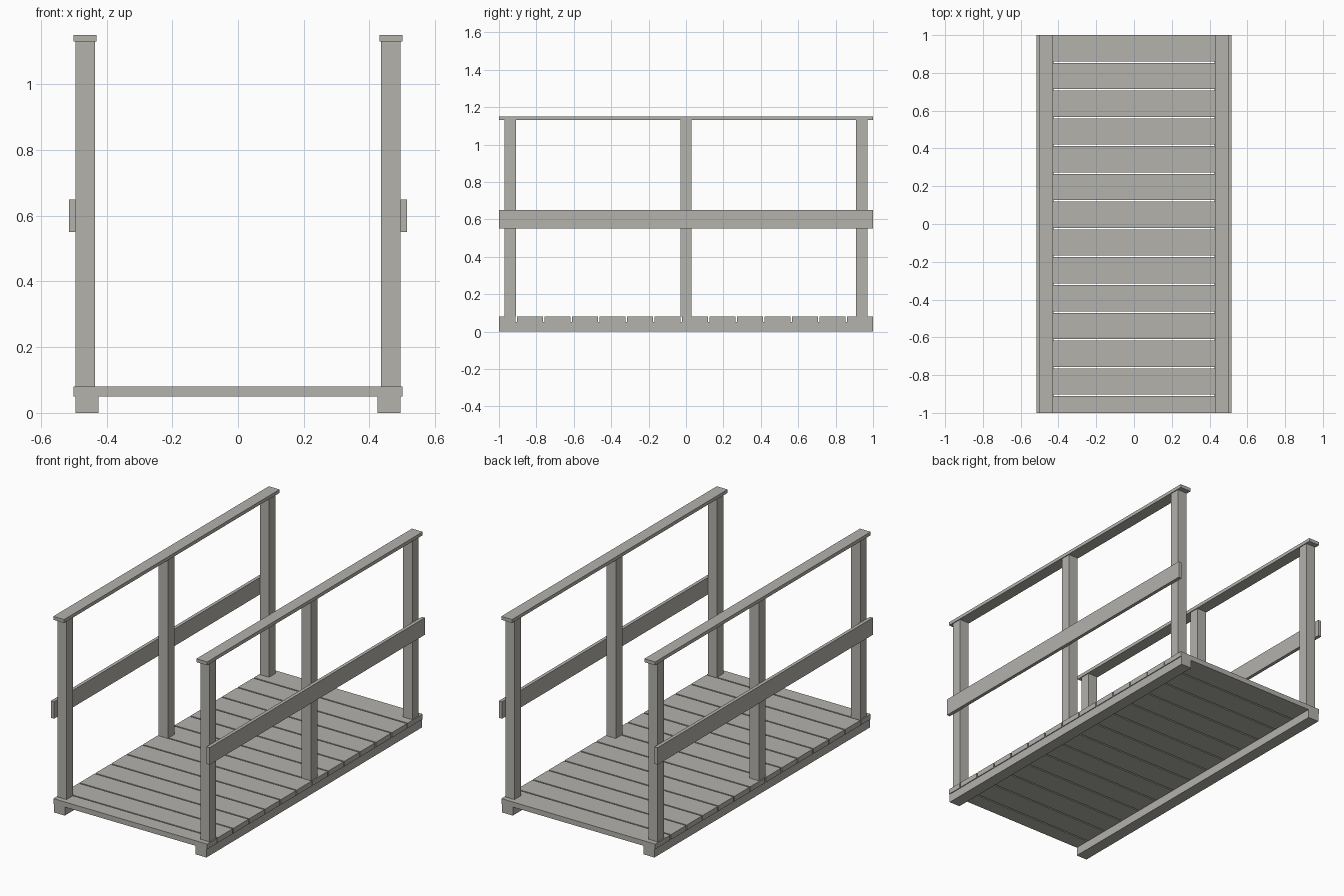
import bpy
import bmesh
from mathutils import Matrix, Vector

if "Cube" in bpy.data.objects:
    bpy.data.objects.remove(bpy.data.objects["Cube"])

wood = bpy.data.materials.new("weathered grey")
wood.diffuse_color = (0.456, 0.445, 0.413, 1)
wood.use_nodes = True
wood.node_tree.nodes["Principled BSDF"].inputs["Base Color"].default_value = wood.diffuse_color


def box(name, x, y, z):
    """Box from (min, max) ranges on each axis."""
    lo, hi = Vector((x[0], y[0], z[0])), Vector((x[1], y[1], z[1]))
    size = hi - lo
    mesh = bpy.data.meshes.new(name)
    bm = bmesh.new()
    bmesh.ops.create_cube(bm, size=1, matrix=Matrix.Diagonal((*size, 1)))
    bm.to_mesh(mesh)
    bm.free()
    mesh.materials.append(wood)
    obj = bpy.data.objects.new(name, mesh)
    obj.location = (lo + hi) / 2
    bpy.context.collection.objects.link(obj)
    return obj


# Deck planks, laid from the back; the front one is cut short
PITCH, WIDTH = 0.147, 0.139
for i in range(14):
    back = 1 - i * PITCH
    box(f"deck_plank_{i + 1}", (-0.5, 0.5), (max(back - WIDTH, -1), back), (0.05, 0.08))

for side, s in (("left", -1), ("right", 1)):
    def span(a, b):
        return tuple(sorted((s * a, s * b)))

    # Bearer under the deck
    box(f"{side}_bearer", span(0.425, 0.495), (-1, 1), (0, 0.05))
    # Railing posts
    for place, y in (("front", -0.94), ("middle", 0), ("back", 0.94)):
        box(f"{side}_{place}_post", span(0.435, 0.495), (y - 0.03, y + 0.03), (0.08, 1.13))
    # Handrail cap and outer middle rail
    box(f"{side}_handrail", span(0.43, 0.5), (-1, 1), (1.13, 1.15))
    box(f"{side}_middle_rail", span(0.495, 0.515), (-1, 1), (0.55, 0.65))
